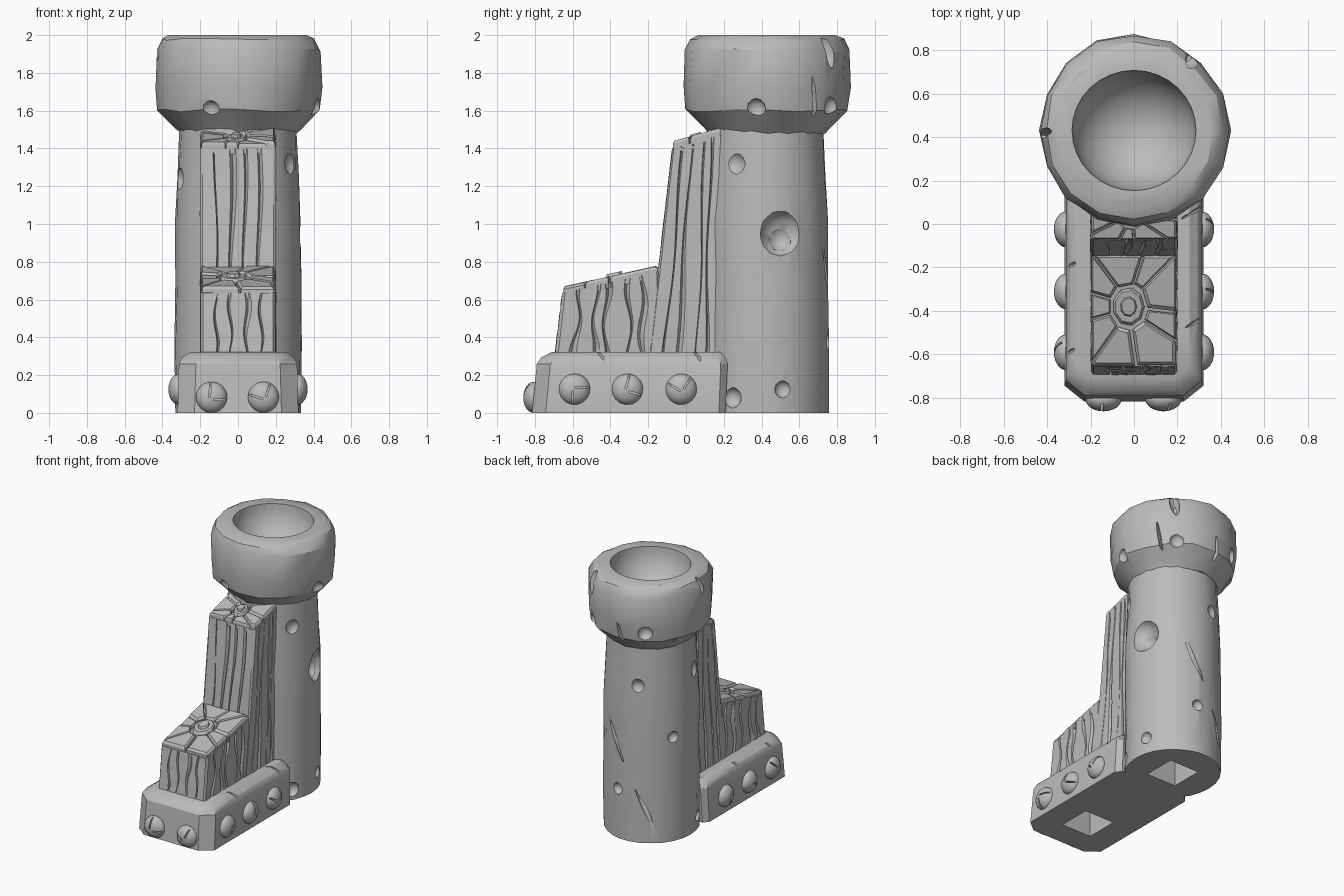
import bpy, bmesh, math, random
from math import sin, cos, pi, radians
from mathutils import Vector, Matrix

random.seed(4)
cube = bpy.data.objects.get("Cube")
if cube:
    bpy.data.objects.remove(cube, do_unlink=True)

grey = bpy.data.materials.new("stone_grey")
grey.use_nodes = True
grey.diffuse_color = (0.5, 0.5, 0.5, 1)
grey.node_tree.nodes["Principled BSDF"].inputs["Base Color"].default_value = (0.5, 0.5, 0.5, 1)


def jit(a):
    return random.uniform(-a, a)


def lerp(a, b, t):
    return a + (b - a) * t


def finish(bm, name):
    bmesh.ops.recalc_face_normals(bm, faces=bm.faces)
    me = bpy.data.meshes.new(name)
    bm.to_mesh(me)
    bm.free()
    me.materials.append(grey)
    ob = bpy.data.objects.new(name, me)
    bpy.context.collection.objects.link(ob)
    return ob


def smooth(ob, angle=30):
    ob.data.shade_smooth()
    ob.data.set_sharp_from_angle(angle=radians(angle))


def loft(bm, loops):
    """Skin a stack of equal-length point loops and cap both ends."""
    rings = [[bm.verts.new(p) for p in loop] for loop in loops]
    n = len(rings[0])
    for a, b in zip(rings, rings[1:]):
        for i in range(n):
            j = (i + 1) % n
            bm.faces.new((a[i], a[j], b[j], b[i]))
    bm.faces.new(rings[0][::-1])
    bm.faces.new(rings[-1])


def lathe(name, profile, sides, cy, wobble):
    """Slightly uneven turned body; end rings stay flat."""
    bm, loops = bmesh.new(), []
    for k, (r, z) in enumerate(profile):
        flat = k in (0, len(profile) - 1)
        loop = []
        for i in range(sides):
            a, rr = 2 * pi * i / sides, r + jit(wobble)
            loop.append((rr * cos(a), cy + rr * sin(a), z if flat else z + jit(wobble)))
        loops.append(loop)
    loft(bm, loops)
    return finish(bm, name)


def cut(ob, bm):
    """Subtract the cutter shapes gathered in bm."""
    cutter = finish(bm, "cutter")
    cutter.hide_render = True
    mod = ob.modifiers.new("cut", 'BOOLEAN')
    mod.operation, mod.solver, mod.use_self, mod.object = 'DIFFERENCE', 'EXACT', True, cutter
    deps = bpy.context.evaluated_depsgraph_get()
    me = bpy.data.meshes.new_from_object(ob.evaluated_get(deps))
    ob.modifiers.clear()
    ob.data = me
    bpy.data.objects.remove(cutter, do_unlink=True)


def polar(az, r, z, cy):
    a = radians(az)
    return Vector((r * cos(a), cy + r * sin(a), z))


def crater(bm, az, z, r, surf, cy):
    """Shallow round pit on a turned body."""
    m = (Matrix.Translation(polar(az, surf + r * 0.25, z, cy))
         @ Matrix.Rotation(radians(az), 4, 'Z') @ Matrix.Diagonal((0.8, 1, 1.05, 1)))
    bmesh.ops.create_icosphere(bm, subdivisions=2, radius=r * 1.06, matrix=m)


def gash(bm, p, q, width, depth, out):
    """Long lens-shaped cut from p to q, with out as the outward direction."""
    axis = (q - p).normalized()
    side = axis.cross(out).normalized()
    rot = Matrix((axis, side, side.cross(axis))).transposed().to_4x4()
    m = (Matrix.Translation((p + q) / 2) @ rot
         @ Matrix.Diagonal(((q - p).length / 2, width, depth, 1)))
    bmesh.ops.create_icosphere(bm, subdivisions=2, radius=1, matrix=m)


def box(bm, centre, size):
    m = Matrix.Translation(centre) @ Matrix.Diagonal((*size, 1))
    bmesh.ops.create_cube(bm, size=1, matrix=m)


# Column with pits, a long gash and a square socket underneath
CY, HY = 0.42, 0.43
column = lathe("column", [(0.335, 0), (0.337, 0.35), (0.334, 0.7), (0.333, 1.0),
                          (0.32, 1.25), (0.308, 1.52)], 26, CY, 0.004)
bm = bmesh.new()
for az, z, r in [(-29, 1.32, 0.06), (14, 0.95, 0.115), (16, 0.125, 0.042), (-31, 0.08, 0.05),
                 (81, 0.38, 0.04), (108, 1.2, 0.05), (152, 0.8, 0.04), (195, 1.24, 0.06),
                 (200, 0.1, 0.04)]:
    crater(bm, az, z, r, 0.325, CY)
crater(bm, 15, 0.925, 0.065, 0.285, CY)
gash(bm, polar(62, 0.365, 0.95, CY), polar(130, 0.365, 0.08, CY), 0.022, 0.03,
     polar(96, 1, 0, 0))
box(bm, (0, CY, 0), (0.25, 0.25, 0.5))
cut(column, bm)
smooth(column)

# Bowl-shaped head
head = lathe("bowl_head", [(0.305, 1.48), (0.33, 1.505), (0.425, 1.6), (0.44, 1.72),
                           (0.437, 1.92), (0.405, 1.975), (0.365, 2.0)], 16, HY, 0.009)
bm = bmesh.new()
bowl = Matrix.Translation((0, HY, 2.0)) @ Matrix.Diagonal((1, 0.97, 1, 1))
bmesh.ops.create_uvsphere(bm, u_segments=32, v_segments=20, radius=0.285, matrix=bowl)
cut(head, bm)
bm = bmesh.new()
for az, z in [(-8, 1.61), (53, 1.62), (120, 1.66), (250, 1.6)]:
    crater(bm, az, z, 0.05, 0.415, HY)
for az, z0, z1, w in [(50, 2.05, 1.82, 0.035), (181, 2.05, 1.86, 0.022), (36, 1.79, 1.52, 0.012),
                      (95, 1.72, 1.5, 0.015), (150, 1.6, 1.5, 0.03)]:
    gash(bm, polar(az - 2, 0.44, z0, HY), polar(az + 3, 0.42, z1, HY), w, 0.06,
         polar(az, 1, 0, 0))
cut(head, bm)
smooth(head)


# Chamfered base with a square socket underneath
def base_loop(hx, y0, y1, c, z):
    half = [(hx - c, y0), (hx, y0 + c * 0.8), (hx, y1 - c * 0.4), (hx - c * 0.4, y1)]
    return [(x, y, z) for x, y in half] + [(-x, y, z) for x, y in half[::-1]]


bm = bmesh.new()
loft(bm, [base_loop(0.32, -0.815, 0.21, 0.09, 0), base_loop(0.313, -0.79, 0.22, 0.09, 0.26),
          base_loop(0.295, -0.765, 0.205, 0.09, 0.295), base_loop(0.255, -0.71, 0.19, 0.07, 0.322)])
base = finish(bm, "base")
bm = bmesh.new()
box(bm, (0, -0.5, 0), (0.25, 0.25, 0.5))
for x, y in [(-0.29, -0.2), (0.3, -0.45), (0.28, 0.05), (-0.3, -0.6)]:
    gash(bm, Vector((x - 0.07, y - 0.03, 0.32)), Vector((x + 0.07, y + 0.05, 0.28)),
         0.008, 0.02, Vector((0, 0, 1)))
cut(base, bm)
smooth(base)

# Domed studs with split heads
bm = bmesh.new()
bmesh.ops.create_uvsphere(bm, u_segments=20, v_segments=12, radius=0.083,
                          matrix=Matrix.Diagonal((1, 1, 0.68, 1)))
stud = finish(bm, "stud")
bm = bmesh.new()
box(bm, (0.06, 0.01, 0.05), (0.12, 0.009, 0.06))
box(bm, (-0.01, -0.06, 0.05), (0.009, 0.1, 0.06))
cut(stud, bm)
smooth(stud, 35)
places = [((s * 0.312, y, 0.125), s * pi / 2) for s in (1, -1) for y in (-0.59, -0.31, -0.025)]
places += [((x, -0.805, 0.082), 0) for x in (-0.14, 0.135)]
for k, (loc, turn) in enumerate(places):
    ob = stud if k == 0 else bpy.data.objects.new("stud", stud.data)
    if k:
        bpy.context.collection.objects.link(ob)
    ob.matrix_world = (Matrix.Translation(loc) @ Matrix.Rotation(turn, 4, 'Z')
                       @ Matrix.Rotation(pi / 2, 4, 'X') @ Matrix.Rotation(k * 1.3, 4, 'Z'))


# Timber blocks: grooved sides and a cracked top around a knot
def timber(name, hw, bottom, top, heights, front_grooves, side_grooves, knot):
    slope = (heights[1] - heights[0]) / (top[1] - top[0])

    def top_z(y):
        return heights[0] + (y - top[0]) * slope

    # perimeter in unit coordinates: (side, position, half width, depth, phase)
    corners = [Vector((-1, -1)), Vector((1, -1)), Vector((1, 1)), Vector((-1, 1))]
    counts = (front_grooves, side_grooves, 0, side_grooves)
    grooves = [[((k + 1) / (n + 1) + jit(0.04), random.uniform(0.015, 0.04),
                 random.uniform(0.012, 0.028), random.uniform(0, 6)) for k in range(n)]
               for n in counts]
    rows, loops = 12, []
    for r in range(rows + 1):
        t, loop = r / rows, []
        for s in range(4):
            a, b = corners[s], corners[(s + 1) % 4]
            inward = Vector((-(b - a).y, (b - a).x)).normalized()
            pts = [(0.03, 0)]
            for pos, w, d, ph in grooves[s]:
                c = pos + 0.025 * sin(7 * t + ph)
                w *= 0.7 + 0.4 * sin(4 * t + ph * 2)
                pts += [(c - w, 0), (c - w * 0.2, d), (c + w, jit(0.003))]
            pts.append((0.97, 0))
            for f, d in pts:
                q = a.lerp(b, f)
                v = (q.y + 1) / 2
                x = q.x * hw + inward.x * d
                y = lerp(lerp(bottom[0], top[0], t), lerp(bottom[1], top[1], t), v) + inward.y * d
                loop.append((x, y, lerp(0.3, top_z(lerp(*top, v)) - 0.03, t)))
        loops.append(loop)
    bm = bmesh.new()
    loft(bm, loops)
    body = finish(bm, name)
    smooth(body)

    # broken top pieces fanned round the knot
    bm = bmesh.new()
    cx, cy, rk = knot

    def piece(poly, rise, shrink):
        mid = sum(poly, Vector((0, 0))) / len(poly)
        rings = []
        for h, k in ((-0.06, shrink), (rise - 0.014, shrink), (rise, shrink * 0.86)):
            ring = [mid + (p - mid) * k for p in poly]
            rings.append([(p.x, p.y, top_z(p.y) + h) for p in ring])
        loft(bm, rings)

    def edge(a):
        dx, dy = cos(a), sin(a)
        rx = ((hw if dx > 0 else -hw) - cx) / dx if abs(dx) > 1e-6 else 9
        ry = ((top[1] if dy > 0 else top[0]) - cy) / dy if abs(dy) > 1e-6 else 9
        return Vector((cx, cy)) + Vector((dx, dy)) * min(rx, ry)

    n = 9
    cuts = [2 * pi * (i + jit(0.22)) / n for i in range(n)]
    cuts.append(cuts[0] + 2 * pi)
    spots = [(math.atan2(y - cy, x - cx) % (2 * pi) + k, Vector((x, y)))
             for x in (hw, -hw) for y in top for k in (0, 2 * pi, -2 * pi)]
    for a0, a1 in zip(cuts, cuts[1:]):
        outer = sorted([(a, p) for a, p in spots if a0 < a < a1]
                       + [(a0, edge(a0)), (a1, edge(a1))], key=lambda e: e[0])
        inner = [Vector((cx + rk * cos(a), cy + rk * 1.2 * sin(a))) for a in (a1, a0)]
        piece([p for _, p in outer] + inner, jit(0.01), 0.93)
    for scale, rise in ((0.86, 0.0), (0.45, 0.016)):
        piece([Vector((cx + rk * scale * cos(i * 0.7), cy + rk * 1.2 * scale * sin(i * 0.7)))
               for i in range(9)], rise, 1)
    finish(bm, name + "_top")


timber("short_timber", 0.198, (-0.695, -0.12), (-0.655, -0.14), (0.665, 0.78), 4, 5,
       (-0.025, -0.38, 0.085))
timber("tall_timber", 0.2, (-0.2, 0.2), (-0.072, 0.2), (1.43, 1.505), 4, 4, (-0.01, 0.05, 0.06))
